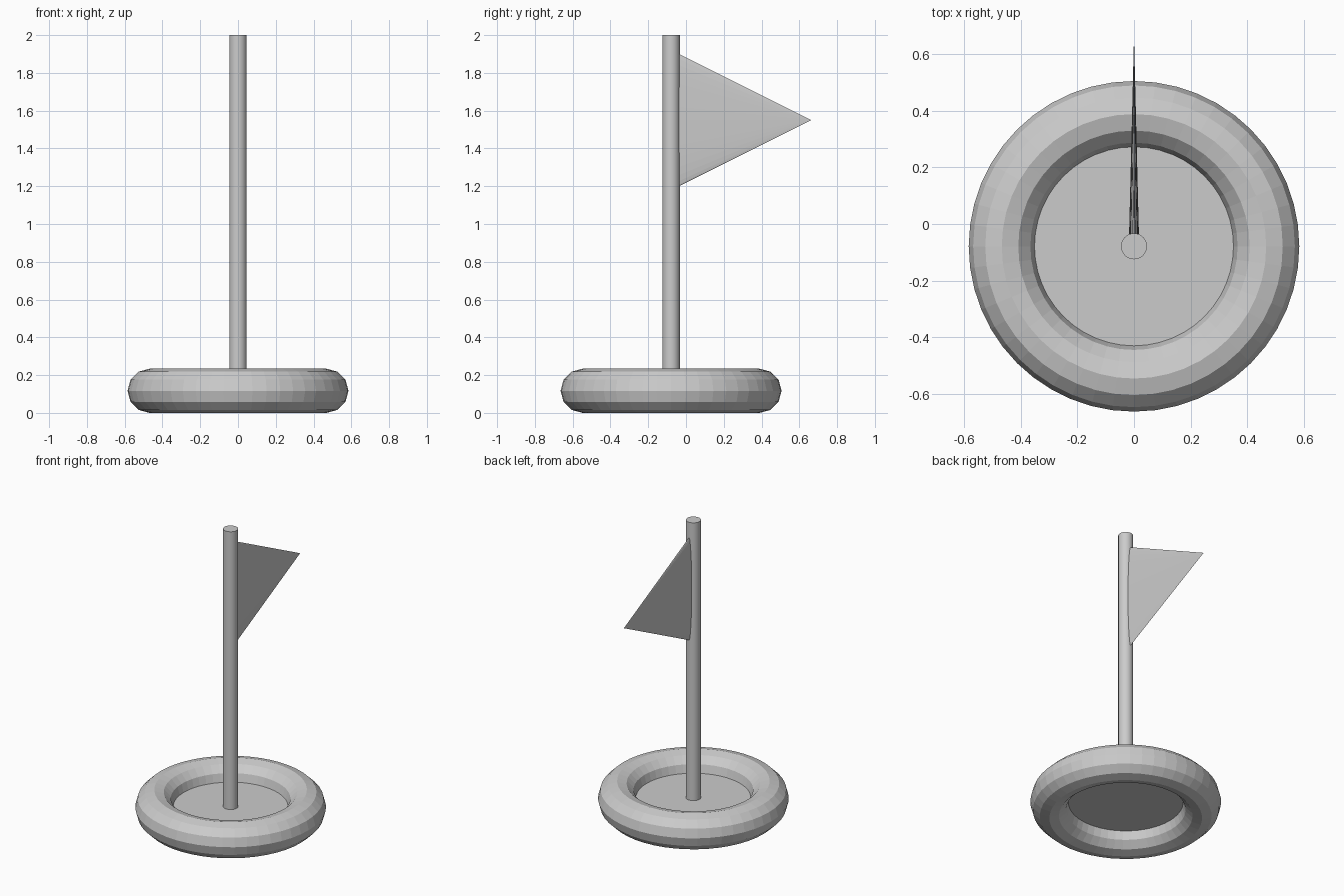
import bpy
import math

cube = bpy.data.objects.get("Cube")
if cube:
    bpy.data.objects.remove(cube, do_unlink=True)

# Single plain colour
grey = bpy.data.materials.new("light_grey")
grey.use_nodes = True
color = (0.6, 0.6, 0.6, 1)
grey.diffuse_color = color
grey.node_tree.nodes["Principled BSDF"].inputs["Base Color"].default_value = color

POLE_Y = -0.079   # shared axis of ring, floor and pole
RING_R, TUBE_R = 0.468, 0.117
POLE_R, TOP = 0.046, 2.0


def finish(name):
    obj = bpy.context.object
    obj.name = name
    obj.data.materials.append(grey)
    return obj


# Faceted inflatable ring resting on the ground
bpy.ops.mesh.primitive_torus_add(
    major_radius=RING_R, minor_radius=TUBE_R, major_segments=48,
    minor_segments=12, location=(0, POLE_Y, TUBE_R))
finish("float_ring")

# Thin floor closing the hole of the ring at mid height
bpy.ops.mesh.primitive_cylinder_add(
    vertices=48, radius=RING_R - TUBE_R + 0.005, depth=0.008,
    location=(0, POLE_Y, TUBE_R))
finish("ring_floor")

# Pole standing on the floor
bpy.ops.mesh.primitive_cylinder_add(
    vertices=32, radius=POLE_R, depth=TOP - TUBE_R,
    location=(0, POLE_Y, (TOP + TUBE_R) / 2))
finish("flag_pole")
bpy.ops.object.shade_smooth_by_angle(angle=math.radians(30))

# Pennant: a flattened cone pointing backwards from the pole
base_y, tip_y = -0.038, 0.664
bpy.ops.mesh.primitive_cone_add(
    vertices=32, radius1=0.35, radius2=0, depth=tip_y - base_y,
    location=(0, (base_y + tip_y) / 2, 1.55),
    rotation=(-math.pi / 2, 0, 0))
pennant = finish("pennant")
pennant.scale.x = 0.05
